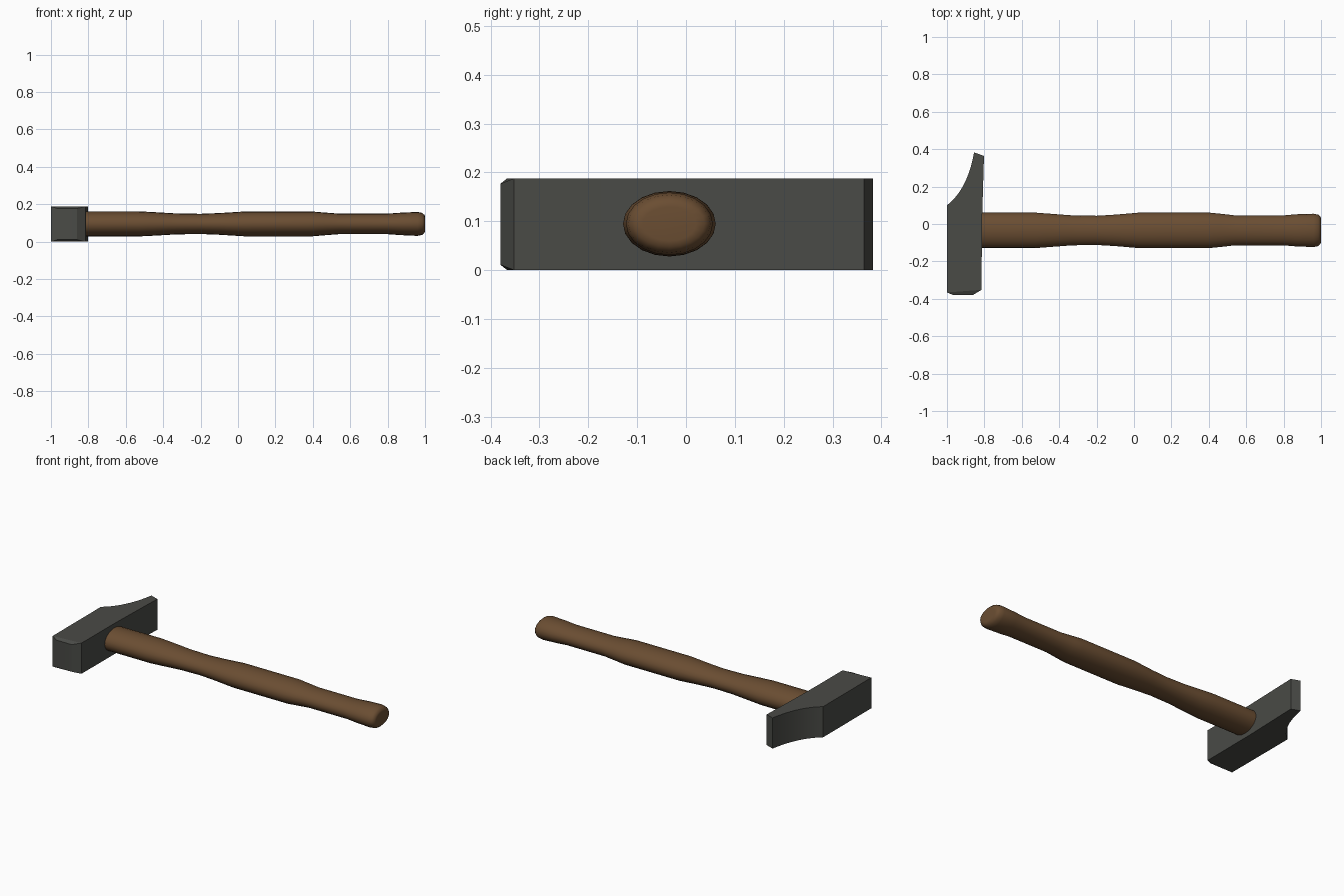
import bpy, bmesh, math

if "Cube" in bpy.data.objects:
    bpy.data.objects.remove(bpy.data.objects["Cube"])


def material(name, rgb):
    m = bpy.data.materials.new(name)
    m.diffuse_color = (*rgb, 1)
    m.use_nodes = True
    m.node_tree.nodes["Principled BSDF"].inputs["Base Color"].default_value = m.diffuse_color
    return m


def make(name, bm, mat, angle):
    bmesh.ops.recalc_face_normals(bm, faces=bm.faces)
    me = bpy.data.meshes.new(name)
    bm.to_mesh(me)
    bm.free()
    me.materials.append(mat)
    ob = bpy.data.objects.new(name, me)
    bpy.context.collection.objects.link(ob)
    bpy.ops.object.select_all(action='DESELECT')
    ob.select_set(True)
    bpy.context.view_layer.objects.active = ob
    bpy.ops.object.shade_smooth_by_angle(angle=math.radians(angle))
    return ob


steel = material("dark steel", (0.068, 0.070, 0.062))
wood = material("brown wood", (0.145, 0.075, 0.032))

# Head: side profile with a concave peen, extruded upward
HEIGHT = 0.188
p0, p1, p2 = (-1, 0.10), (-0.89, 0.185), (-0.855, 0.383)
curve = []
for i in range(11):
    t = i / 10
    curve.append(tuple((1 - t) ** 2 * a + 2 * t * (1 - t) * b + t * t * c
                       for a, b, c in zip(p0, p1, p2)))
profile = [(-1, -0.366)] + curve + [(-0.802, 0.364), (-0.813, 0.0), (-0.815, -0.352)]
bm = bmesh.new()
low = [bm.verts.new((x, y, 0)) for x, y in profile]
high = [bm.verts.new((x, y, HEIGHT)) for x, y in profile]
n = len(profile)
bm.faces.new(low)
bm.faces.new(high)
for i in range(n - 1):
    bm.faces.new((low[i], low[i + 1], high[i + 1], high[i]))

# Striking face: chamfered on all four sides
rim = [low[0], low[-1], high[-1], high[0]]
face = [bm.verts.new((x, -0.38, z)) for x, z in
        ((-0.965, 0.011), (-0.862, 0.011), (-0.862, HEIGHT - 0.011), (-0.965, HEIGHT - 0.011))]
for i in range(4):
    j = (i + 1) % 4
    bm.faces.new((rim[i], rim[j], face[j], face[i]))
bm.faces.new(face)
make("hammer_head", bm, steel, 25)

# Handle: oval rings along x as (position, half width, half height)
rings = [(-0.88, 0.095, 0.067), (-0.53, 0.095, 0.067), (-0.45, 0.089, 0.063),
         (-0.33, 0.080, 0.056), (-0.20, 0.078, 0.054), (-0.10, 0.084, 0.058),
         (0.03, 0.095, 0.066), (0.40, 0.095, 0.066), (0.46, 0.089, 0.061),
         (0.54, 0.080, 0.055), (0.80, 0.080, 0.055), (0.87, 0.086, 0.060),
         (0.96, 0.089, 0.064), (0.985, 0.084, 0.059), (0.998, 0.072, 0.047),
         (1.0, 0.055, 0.035)]
SIDES = 20
bm = bmesh.new()
loops = []
for x, ry, rz in rings:
    loops.append([bm.verts.new((x, -0.034 + ry * math.cos(2 * math.pi * k / SIDES),
                                0.095 + rz * math.sin(2 * math.pi * k / SIDES)))
                  for k in range(SIDES)])
for a, b in zip(loops, loops[1:]):
    for k in range(SIDES):
        j = (k + 1) % SIDES
        bm.faces.new((a[k], a[j], b[j], b[k]))
bm.faces.new(loops[0])
bm.faces.new(loops[-1])
make("handle", bm, wood, 50)
